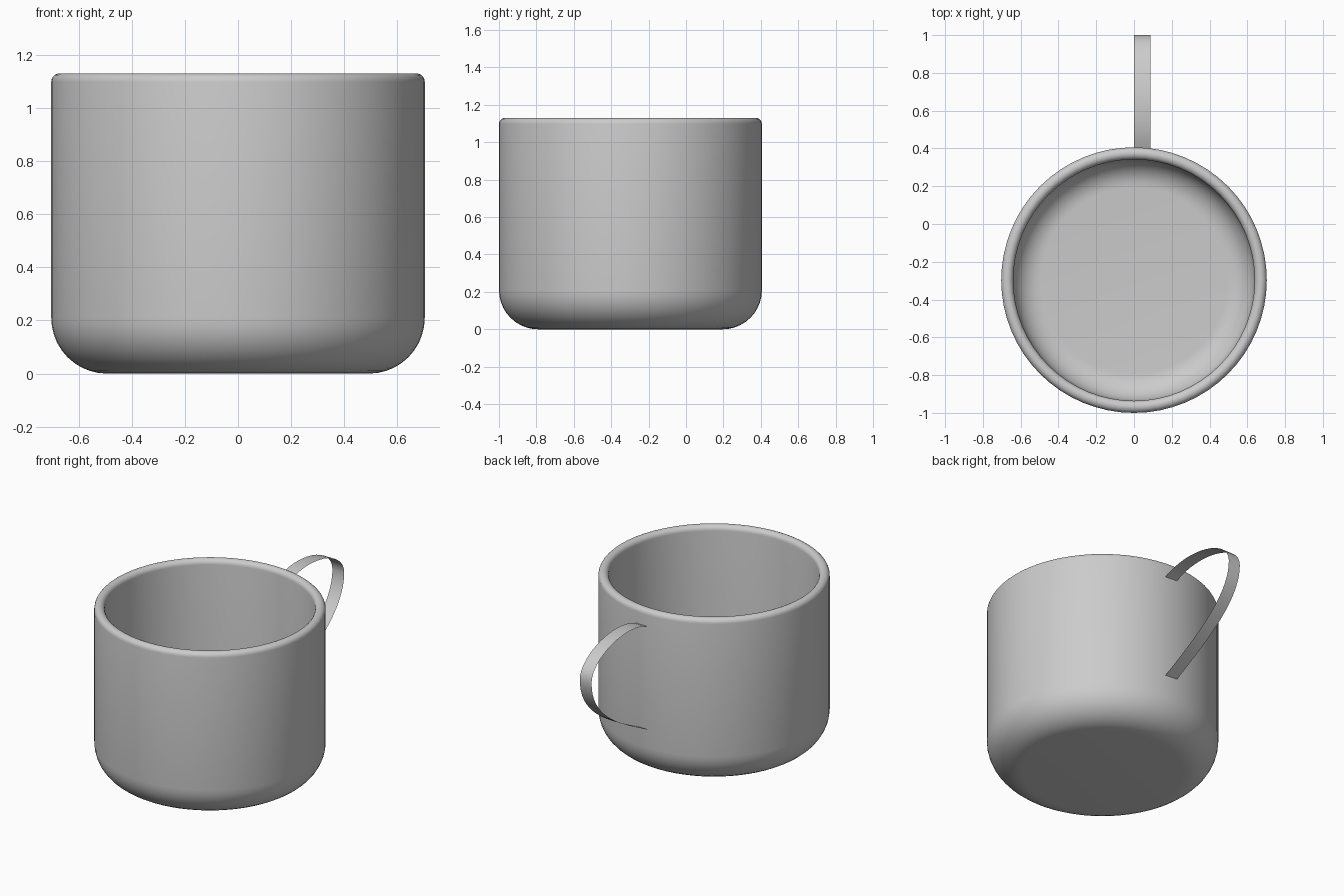
import bpy, bmesh, math
from mathutils import Vector
from mathutils.geometry import interpolate_bezier

cube = bpy.data.objects.get("Cube")
if cube:
    bpy.data.objects.remove(cube, do_unlink=True)

# Single grey finish
grey = bpy.data.materials.new("light_grey")
colour = (0.6, 0.6, 0.6, 1)
grey.diffuse_color = colour
grey.use_nodes = True
grey.node_tree.nodes["Principled BSDF"].inputs["Base Color"].default_value = colour


def finish(bm, name, location=(0, 0, 0)):
    mesh = bpy.data.meshes.new(name)
    bm.to_mesh(mesh)
    bm.free()
    mesh.materials.append(grey)
    obj = bpy.data.objects.new(name, mesh)
    obj.location = location
    bpy.context.collection.objects.link(obj)
    bpy.ops.object.select_all(action='DESELECT')
    obj.select_set(True)
    bpy.context.view_layer.objects.active = obj
    bpy.ops.object.shade_smooth_by_angle(angle=math.radians(40))
    return obj


def arc(r, z, radius, start, end, steps=10):
    """Points on an arc in the r-z plane, angles in degrees."""
    angles = [math.radians(start + (end - start) * i / steps) for i in range(steps + 1)]
    return [(r + radius * math.cos(a), z + radius * math.sin(a)) for a in angles]


# Cup: one lathed profile, from the underside over the rim to the inner floor
R, HEIGHT, WALL, CURVE = 0.703, 1.13, 0.064, 0.21
CENTRE_Y = R - 1
lip = WALL / 2
inner = CURVE - WALL
profile = [(0, 0)]
profile += arc(R - CURVE, CURVE, CURVE, -90, 0)
profile += arc(R - lip, HEIGHT - lip, lip, 0, 180)
profile += arc(R - CURVE, CURVE, inner, 0, -90)
profile += [(0, WALL)]

bm = bmesh.new()
verts = [bm.verts.new((r, 0, z)) for r, z in profile]
edges = [bm.edges.new(pair) for pair in zip(verts, verts[1:])]
bmesh.ops.spin(bm, geom=verts + edges, cent=(0, 0, 0), axis=(0, 0, 1),
               angle=math.tau, steps=64, use_merge=False)
bmesh.ops.remove_doubles(bm, verts=bm.verts, dist=0.0001)
bmesh.ops.recalc_face_normals(bm, faces=bm.faces)
finish(bm, "cup", (0, CENTRE_Y, 0))

# Handle: a thin ribbon swept along two joined curves in the y-z plane
WIDTH = 0.087
spans = [((0.40, 1.02), (0.62, 1.13), (1.0, 1.03), (1.0, 0.87)),
         ((1.0, 0.87), (1.0, 0.65), (0.75, 0.50), (0.40, 0.33))]
path = []
for span in spans:
    points = interpolate_bezier(*[Vector((0, y, z)) for y, z in span], 17)
    path += points[1:] if path else points

bm = bmesh.new()
verts = [bm.verts.new(p) for p in path]
edges = [bm.edges.new(pair) for pair in zip(verts, verts[1:])]
ribbon = bmesh.ops.extrude_edge_only(bm, edges=edges)["geom"]
moved = [v for v in ribbon if isinstance(v, bmesh.types.BMVert)]
bmesh.ops.translate(bm, verts=moved, vec=(WIDTH, 0, 0))
# Turn the sheet so its outer side faces up and away from the cup
bm.faces.ensure_lookup_table()
bm.normal_update()
if bm.faces[0].normal.z < 0:
    bmesh.ops.reverse_faces(bm, faces=bm.faces)
finish(bm, "handle")
